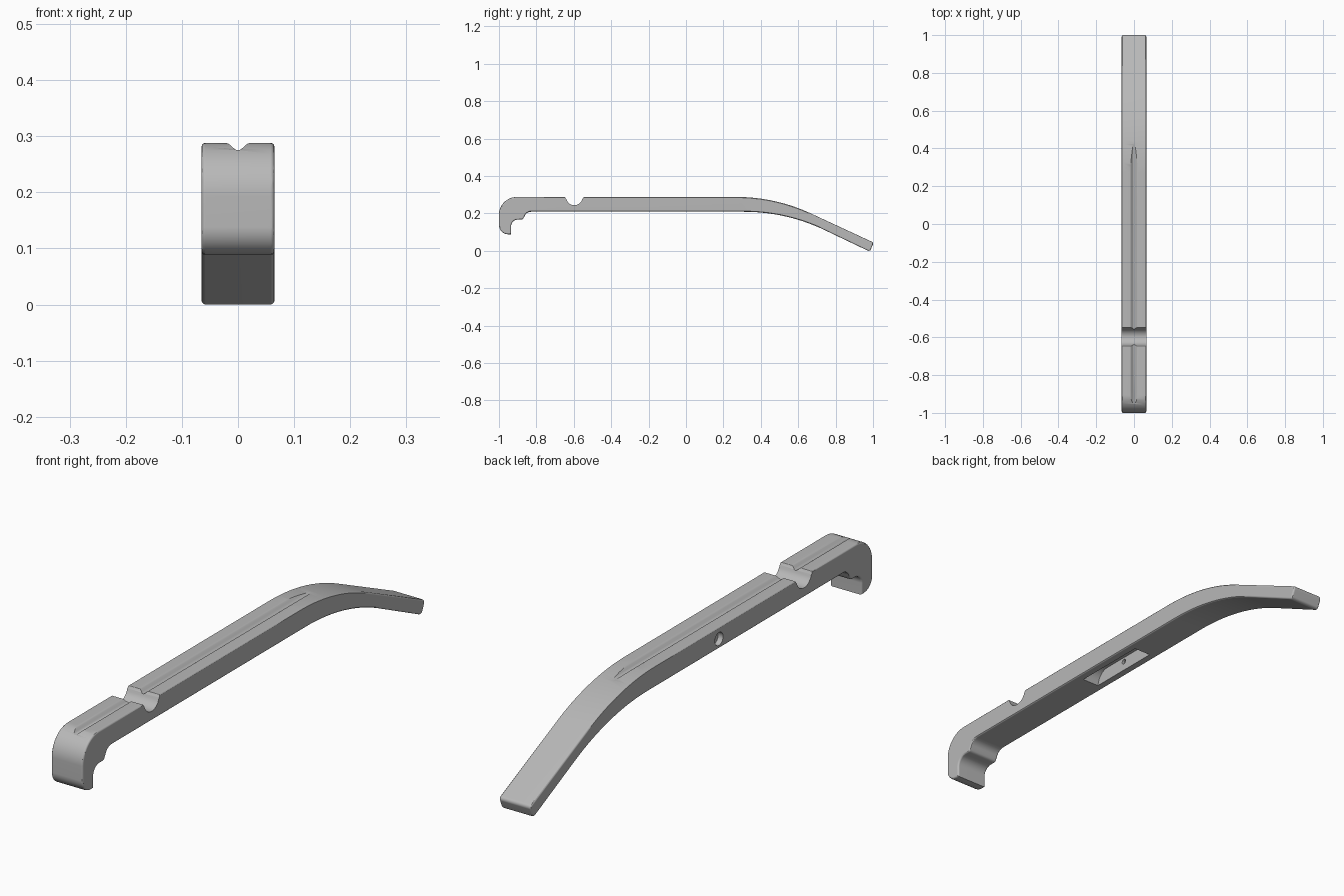
import bpy, bmesh, math
from mathutils import Vector

if "Cube" in bpy.data.objects:
    bpy.data.objects.remove(bpy.data.objects["Cube"])

HALF = 0.065   # half width of the bar


def arc(cy, cz, r, a0, a1, n):
    """Points on an arc in the y-z plane, angles in degrees."""
    return [(cy + r * math.cos(math.radians(a0 + (a1 - a0) * i / n)),
             cz + r * math.sin(math.radians(a0 + (a1 - a0) * i / n)))
            for i in range(n + 1)]


def prism(name, points, place, axis, rim=0.0):
    """Extrude a closed profile; optionally round both end rims."""
    bm = bmesh.new()
    base = bm.faces.new([bm.verts.new(place(a, b)) for a, b in points])
    ext = bmesh.ops.extrude_face_region(bm, geom=[base])
    top = [v for v in ext["geom"] if isinstance(v, bmesh.types.BMVert)]
    bmesh.ops.translate(bm, verts=top, vec=axis)
    bmesh.ops.recalc_face_normals(bm, faces=bm.faces[:])
    if rim:
        caps = [f for f in bm.faces if abs(f.normal.x) > 0.99]
        edges = list({e for f in caps for e in f.edges})
        bmesh.ops.bevel(bm, geom=edges, offset=rim, segments=3, profile=0.5,
                        affect='EDGES', clamp_overlap=True)
    mesh = bpy.data.meshes.new(name)
    bm.to_mesh(mesh)
    bm.free()
    obj = bpy.data.objects.new(name, mesh)
    bpy.context.collection.objects.link(obj)
    return obj


def across(name, points, x0, x1, rim=0.0):
    """Side profile (y, z) extruded along x."""
    return prism(name, points, lambda y, z: (x0, y, z), Vector((x1 - x0, 0, 0)), rim)


# Side outline: hooked front, straight bar, drooping tapered tail
outline = []
outline += arc(-0.905, 0.193, 0.095, 180, 90, 12)            # front top round
outline += arc(0.27, 0.288 - 0.94, 0.94, 90, 64.7, 16)       # top of the bend
outline += arc(0.988, 0.038, 0.012, 64.7, -25, 4)            # tail tip
outline += arc(0.977, 0.012, 0.012, -25, -115, 4)
outline += arc(0.31, 0.209 - 1.0, 1.0, 65, 90, 16)           # underside of the bend
outline += arc(-0.83, 0.174, 0.035, 90, 165, 6)              # step behind the hook
outline += arc(-0.881, 0.181, 0.014, -15, -90, 4)
outline += arc(-0.90, 0.132, 0.035, 90, 180, 6)              # inner hook round
outline += [(-0.935, 0.088), (-0.948, 0.088)]
outline += arc(-0.95, 0.138, 0.05, 255, 180, 6)              # hook toe
bar = across("lever_bar", outline, -HALF, HALF, 0.007)

# Cross notch with flared lips
notch = [(-0.66, 0.32), (-0.652, 0.289), (-0.646, 0.286), (-0.642, 0.279)]
notch += arc(-0.597, 0.288, 0.044, 195, 345, 14)
notch += [(-0.552, 0.279), (-0.548, 0.286), (-0.542, 0.289), (-0.534, 0.32)]
cutters = [across("notch_cutter", notch, -0.1, 0.1)]

# Shallow lengthwise groove in the top
half = [(0.003, 0.2755), (0.007, 0.278), (0.014, 0.2845), (0.018, 0.287), (0.024, 0.2885)]
groove = [(-x, z) for x, z in reversed(half)] + [(0, 0.275)] + half
groove += [(0.024, 0.32), (-0.024, 0.32)]
cutters.append(prism("groove_cutter", groove, lambda x, z: (x, -1.1, z), Vector((0, 2.2, 0))))

# Arched pocket in the underside
pocket = [(-0.25, 0.19), (-0.25, 0.209)]
pocket += arc(-0.195, 0.209, 0.053, 180, 90, 8)[1:]
pocket += arc(-0.005, 0.209, 0.053, 90, 0, 8)
pocket += [(0.048, 0.19)]
cutters.append(across("pocket_cutter", pocket, -0.035, 0.035))

# Stepped pin hole from the left side into the pocket
cutters.append(across("hole_cutter", arc(-0.10, 0.245, 0.024, 0, 345, 23), -0.1, -0.045))
cutters.append(across("pin_cutter", arc(-0.10, 0.245, 0.010, 0, 337.5, 15), -0.1, -0.02))

for c in cutters:
    c.hide_render = True
    m = bar.modifiers.new(c.name, 'BOOLEAN')
    m.operation = 'DIFFERENCE'
    m.solver = 'EXACT'
    m.object = c

# Bake the cuts, then drop the cutters
bpy.context.view_layer.update()
final = bpy.data.meshes.new_from_object(bar.evaluated_get(bpy.context.evaluated_depsgraph_get()))
bar.modifiers.clear()
bar.data = final
for c in cutters:
    bpy.data.objects.remove(c)

# Single grey colour
grey = bpy.data.materials.new("grey")
grey.diffuse_color = (0.48, 0.48, 0.48, 1)
grey.use_nodes = True
grey.node_tree.nodes["Principled BSDF"].inputs["Base Color"].default_value = grey.diffuse_color
bar.data.materials.clear()
bar.data.materials.append(grey)

# Smooth rounds, crisp edges
bpy.context.view_layer.objects.active = bar
bar.select_set(True)
bpy.ops.object.shade_smooth_by_angle(angle=math.radians(30))
wn = bar.modifiers.new("weighted", 'WEIGHTED_NORMAL')
wn.keep_sharp = True
